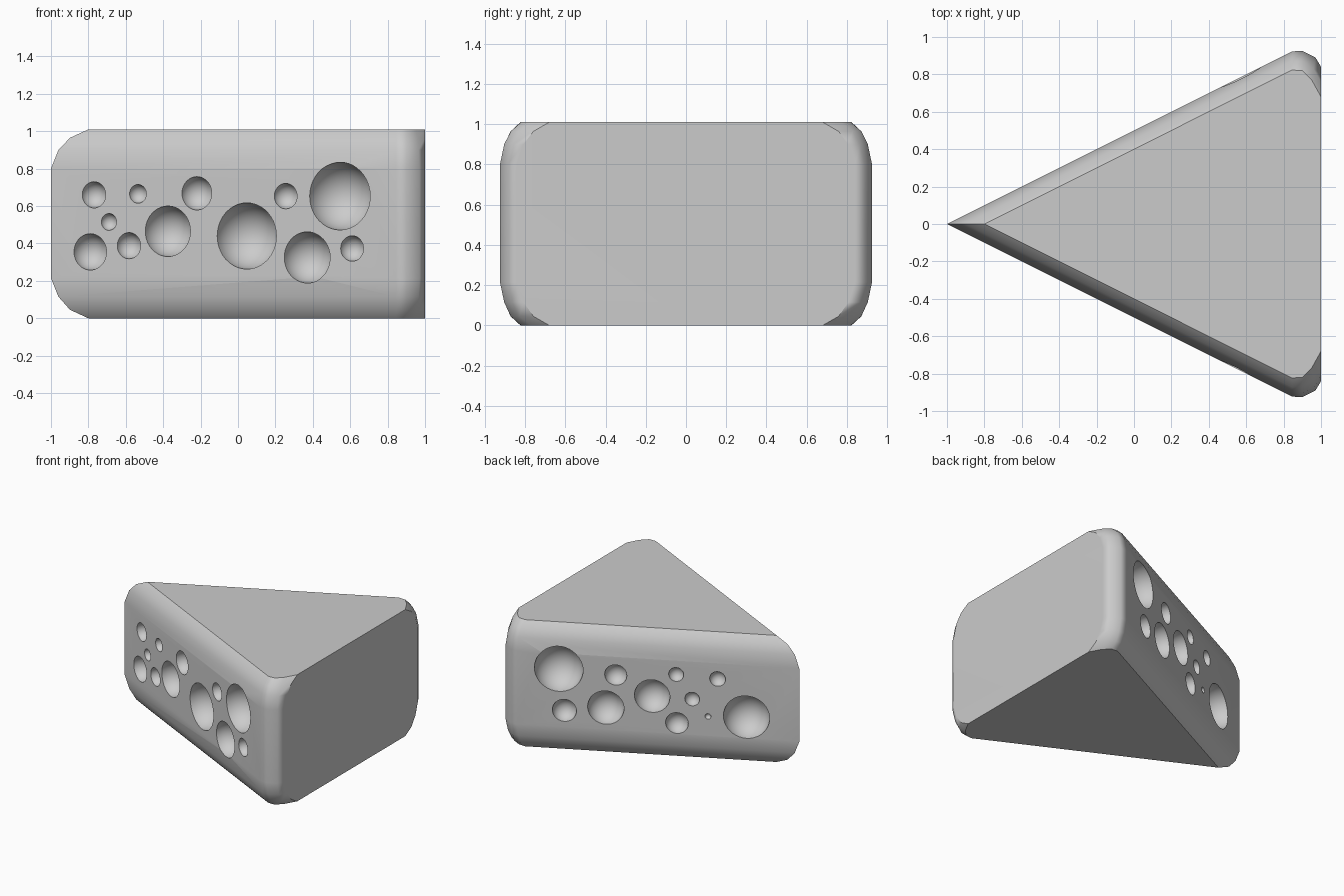
import bpy, bmesh
from math import radians
from mathutils import Vector

if "Cube" in bpy.data.objects:
    bpy.data.objects.remove(bpy.data.objects["Cube"])

# Wedge body: stacked triangular outlines, pulled in towards top and bottom
LEVELS = [(1, 0), (.51, .045), (.2, .115), (0, .215), (0, .8), (.2, .9), (.51, .965), (1, 1.01)]
CORNER = [(.845, .923, .1), (.9, .925, .105), (.97, .89, .12), (1, .84, .16)]  # x, y, inset in y


def outline(t, z):
    side = [(x - (.02 * t if x == .97 else 0), y - dy * t, z) for x, y, dy in CORNER]
    return [(-1 + .2 * t, 0, z)] + [(x, -y, z) for x, y, z in side] + side[::-1]


bm = bmesh.new()
rings = [[bm.verts.new(p) for p in outline(t, z)] for t, z in LEVELS]
for a, b in zip(rings, rings[1:]):
    n = len(a)
    for i in range(n):
        if i != n // 2:  # back is one flat face
            j = (i + 1) % n
            bm.faces.new((a[i], a[j], b[j], b[i]))
k = len(rings[0]) // 2
bm.faces.new([r[k] for r in rings][::-1] + [r[k + 1] for r in rings])
bm.faces.new(rings[0][::-1])
bm.faces.new(rings[-1])
bmesh.ops.recalc_face_normals(bm, faces=bm.faces)
mesh = bpy.data.meshes.new("cheese_wedge")
bm.to_mesh(mesh)
bm.free()
wedge = bpy.data.objects.new("cheese_wedge", mesh)
bpy.context.collection.objects.link(wedge)

# Round holes on each slanted side: x, z, radius
FRONT = [(-.77, .66, .07), (-.535, .665, .05), (-.22, .668, .089), (.255, .653, .068),
         (.545, .653, .181), (-.69, .515, .045), (-.79, .355, .097), (-.583, .388, .07),
         (-.375, .465, .135), (.047, .44, .177), (.37, .325, .137), (.61, .373, .068)]
BACK = [(.573, .675, .178), (.2, .656, .081), (-.195, .69, .055), (-.466, .675, .058),
        (-.038, .506, .13), (-.3, .502, .054), (-.403, .371, .022), (-.655, .385, .169),
        (-.2, .303, .083), (.265, .391, .133), (.536, .348, .088)]
cut = bmesh.new()
for holes, s in ((FRONT, -1), (BACK, 1)):
    for x, z, r in holes:
        ball = bmesh.ops.create_uvsphere(cut, u_segments=40, v_segments=20, radius=r)
        bmesh.ops.translate(cut, verts=ball["verts"], vec=Vector((x, s * .5 * (x + 1), z)))
cut_mesh = bpy.data.meshes.new("hole_cutters")
cut.to_mesh(cut_mesh)
cut.free()
cutter = bpy.data.objects.new("hole_cutters", cut_mesh)
bpy.context.collection.objects.link(cutter)
cutter.hide_render = True

mod = wedge.modifiers.new("holes", 'BOOLEAN')
mod.operation, mod.solver, mod.object = 'DIFFERENCE', 'EXACT', cutter
bpy.context.view_layer.objects.active = wedge
bpy.ops.object.select_all(action='DESELECT')
wedge.select_set(True)
bpy.ops.object.modifier_apply(modifier=mod.name)
bpy.data.objects.remove(cutter)

# Smooth rounding with crisp rims
bpy.ops.object.shade_smooth_by_angle(angle=radians(35))
wn = wedge.modifiers.new("even_shading", 'WEIGHTED_NORMAL')
wn.keep_sharp = True
